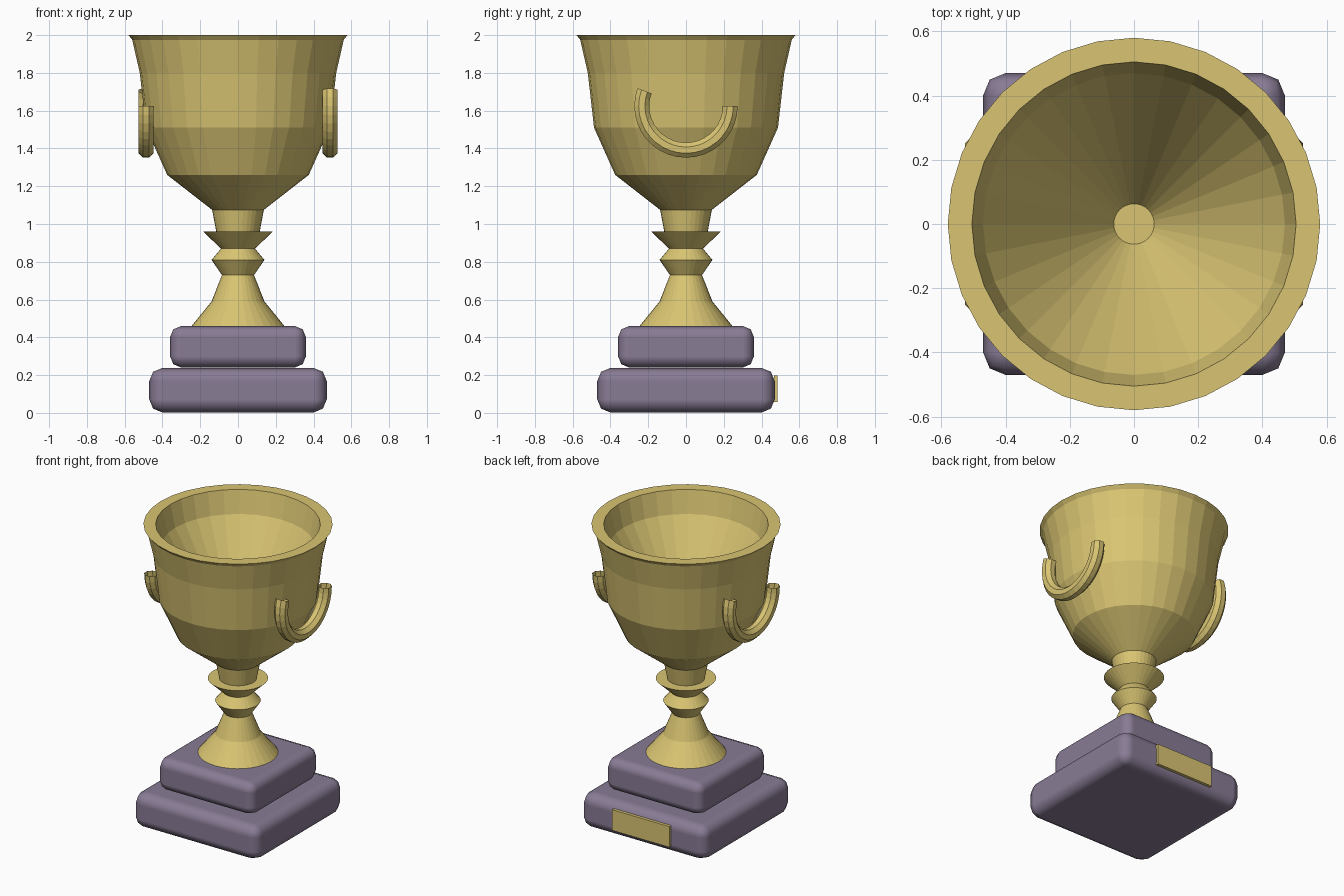
import bpy, bmesh, math
from mathutils import Matrix

if "Cube" in bpy.data.objects:
    bpy.data.objects.remove(bpy.data.objects["Cube"])


def material(name, rgb):
    m = bpy.data.materials.new(name)
    m.use_nodes = True
    m.diffuse_color = (*rgb, 1)
    m.node_tree.nodes["Principled BSDF"].inputs["Base Color"].default_value = (*rgb, 1)
    return m


GOLD = material("gold", (0.70, 0.56, 0.17))
PLUM = material("plum_grey", (0.25, 0.20, 0.30))


def add_object(name, bm, mat):
    mesh = bpy.data.meshes.new(name)
    bm.to_mesh(mesh)
    bm.free()
    mesh.materials.append(mat)
    ob = bpy.data.objects.new(name, mesh)
    bpy.context.collection.objects.link(ob)
    return ob


def lathe(name, profile, mat, sides=32):
    """Spin an (r, z) profile around z and close both ends with a disc."""
    bm = bmesh.new()
    rings = []
    for r, z in profile:
        rings.append([bm.verts.new((r * math.cos(a), r * math.sin(a), z))
                      for a in (2 * math.pi * i / sides for i in range(sides))])
    for lo, hi in zip(rings, rings[1:]):
        for i in range(sides):
            j = (i + 1) % sides
            bm.faces.new((lo[i], lo[j], hi[j], hi[i]))
    bm.faces.new(rings[0][::-1])
    bm.faces.new(rings[-1])
    return add_object(name, bm, mat)


def block(name, size, centre, mat, bevel=0):
    bm = bmesh.new()
    bmesh.ops.create_cube(bm, size=1, matrix=Matrix.Translation(centre) @ Matrix.Diagonal((*size, 1)))
    ob = add_object(name, bm, mat)
    if bevel:
        for p in ob.data.polygons:
            p.use_smooth = True
        mod = ob.modifiers.new("rounded_edges", "BEVEL")
        mod.width = bevel
        mod.segments = 2
        mod.harden_normals = True
    return ob


def handle(name, turn):
    """Open-ended arc of octagonal tube, standing in the yz plane."""
    ring_r, tube_r, sides, steps = 0.234, 0.043, 8, 20
    bm = bmesh.new()
    rings = []
    for s in range(steps + 1):
        a = math.radians(160 + 200 * s / steps)
        ring = []
        for k in range(sides):
            t = 2 * math.pi * (k + 0.5) / sides
            r = ring_r + tube_r * math.cos(t)
            ring.append(bm.verts.new((0.487 + tube_r * math.sin(t),
                                      r * math.cos(a), 1.625 + r * math.sin(a))))
        rings.append(ring)
    for p, q in zip(rings, rings[1:]):
        for k in range(sides):
            n = (k + 1) % sides
            bm.faces.new((p[k], p[n], q[n], q[k]))
    bmesh.ops.recalc_face_normals(bm, faces=bm.faces)
    bmesh.ops.rotate(bm, verts=bm.verts, matrix=Matrix.Rotation(turn, 3, "Z"))
    return add_object(name, bm, GOLD)


# Stepped plinth with name plate on the back
block("plinth_lower", (0.94, 0.94, 0.236), (0, 0, 0.12), PLUM, 0.07)
block("plinth_upper", (0.72, 0.72, 0.22), (0, 0, 0.35), PLUM, 0.06)
block("plate", (0.43, 0.02, 0.14), (0, 0.475, 0.127), GOLD)

# Stem and bowl in one turned profile, from foot to rim and down inside
lathe("cup", [
    (0.25, 0.455), (0.14, 0.59), (0.085, 0.73), (0.14, 0.81), (0.09, 0.87),
    (0.185, 0.96), (0.115, 0.96), (0.137, 1.075), (0.375, 1.26), (0.487, 1.51),
    (0.52, 1.80), (0.56, 1.975), (0.58, 2.0),
    (0.505, 2.0), (0.47, 1.85), (0.063, 1.2),
], GOLD)

# Pair of handles, each a half turn from the other
handle("left_handle", 0)
handle("right_handle", math.pi)
